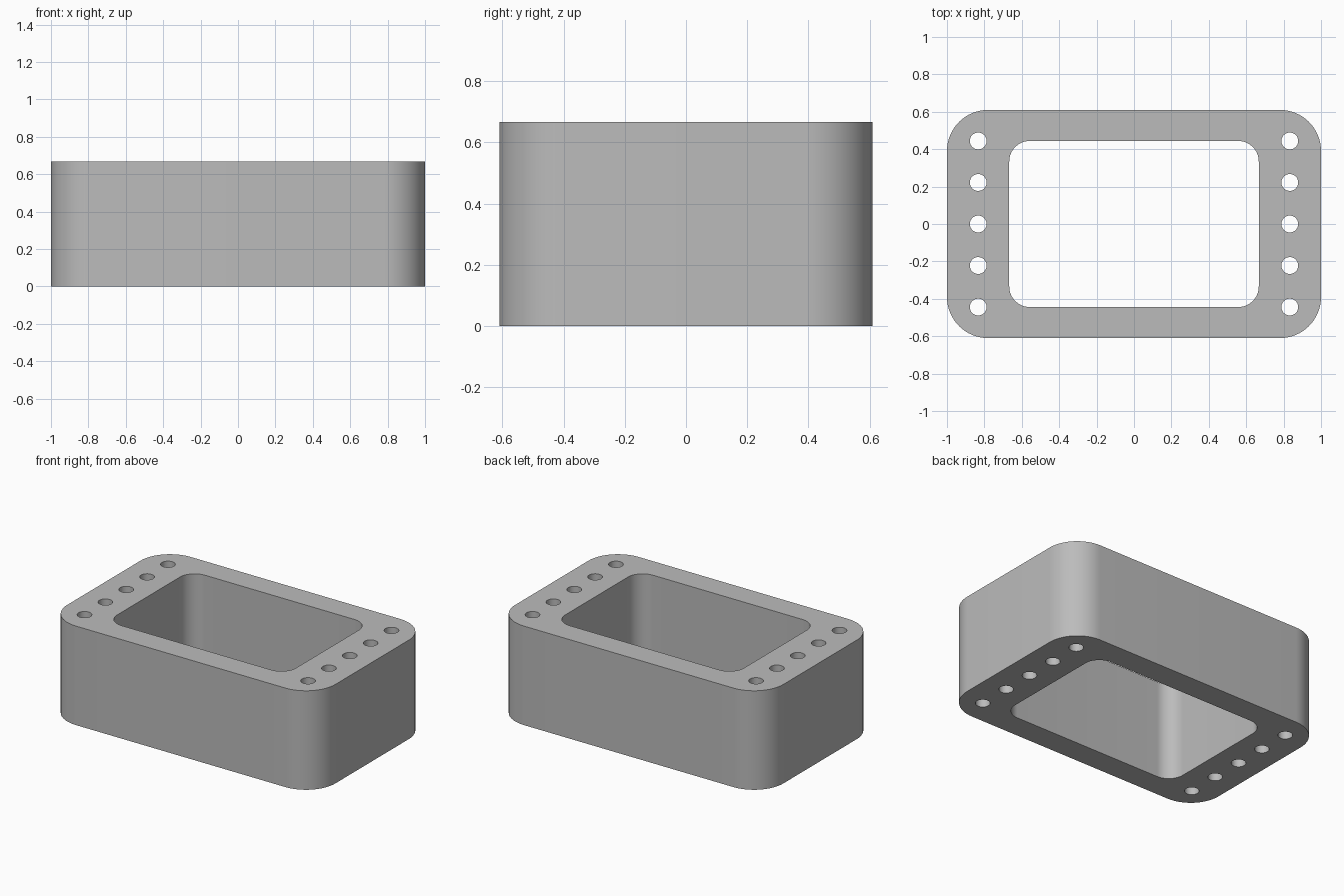
import bpy
import bmesh
from math import cos, sin, pi, radians

cube = bpy.data.objects.get("Cube")
if cube:
    bpy.data.objects.remove(cube, do_unlink=True)

HEIGHT = 0.667

grey = bpy.data.materials.new("light grey")
grey.use_nodes = True
colour = (0.5, 0.5, 0.5, 1)
grey.diffuse_color = colour
grey.node_tree.nodes["Principled BSDF"].inputs["Base Color"].default_value = colour


def rounded_rect(hx, hy, r, steps=16):
    """Outline of a rectangle with rounded corners, counter-clockwise."""
    points = []
    for i, (sx, sy) in enumerate([(1, 1), (-1, 1), (-1, -1), (1, -1)]):
        for k in range(steps + 1):
            a = (i + k / steps) * pi / 2
            points.append((sx * (hx - r) + r * cos(a), sy * (hy - r) + r * sin(a)))
    return points


def circle(cx, cy, r, steps=32):
    return [(cx + r * cos(2 * pi * k / steps), cy + r * sin(2 * pi * k / steps))
            for k in range(steps)]


# Outer wall, central opening and a row of five holes at each end
loops = [rounded_rect(1, 0.61, 0.22), rounded_rect(0.667, 0.444, 0.11)]
for side in (-1, 1):
    for row in range(-2, 3):
        loops.append(circle(side * 0.833, row * 0.222, 0.045))

# Fill the outline around its openings and raise it to full height
bm = bmesh.new()
for points in loops:
    verts = [bm.verts.new((x, y, 0)) for x, y in points]
    for a, b in zip(verts, verts[1:] + verts[:1]):
        bm.edges.new((a, b))
bmesh.ops.triangle_fill(bm, edges=bm.edges[:], use_beauty=True, normal=(0, 0, 1))
raised = bmesh.ops.extrude_face_region(bm, geom=bm.faces[:], use_keep_orig=True)
top_verts = [g for g in raised["geom"] if isinstance(g, bmesh.types.BMVert)]
bmesh.ops.translate(bm, verts=top_verts, vec=(0, 0, HEIGHT))
bmesh.ops.recalc_face_normals(bm, faces=bm.faces[:])

mesh = bpy.data.meshes.new("frame_block")
bm.to_mesh(mesh)
bm.free()
mesh.materials.append(grey)
block = bpy.data.objects.new("frame_block", mesh)
bpy.context.collection.objects.link(block)

# Smooth corners and hole walls, crisp rims
bpy.ops.object.select_all(action="DESELECT")
block.select_set(True)
bpy.context.view_layer.objects.active = block
bpy.ops.object.shade_smooth_by_angle(angle=radians(30))
